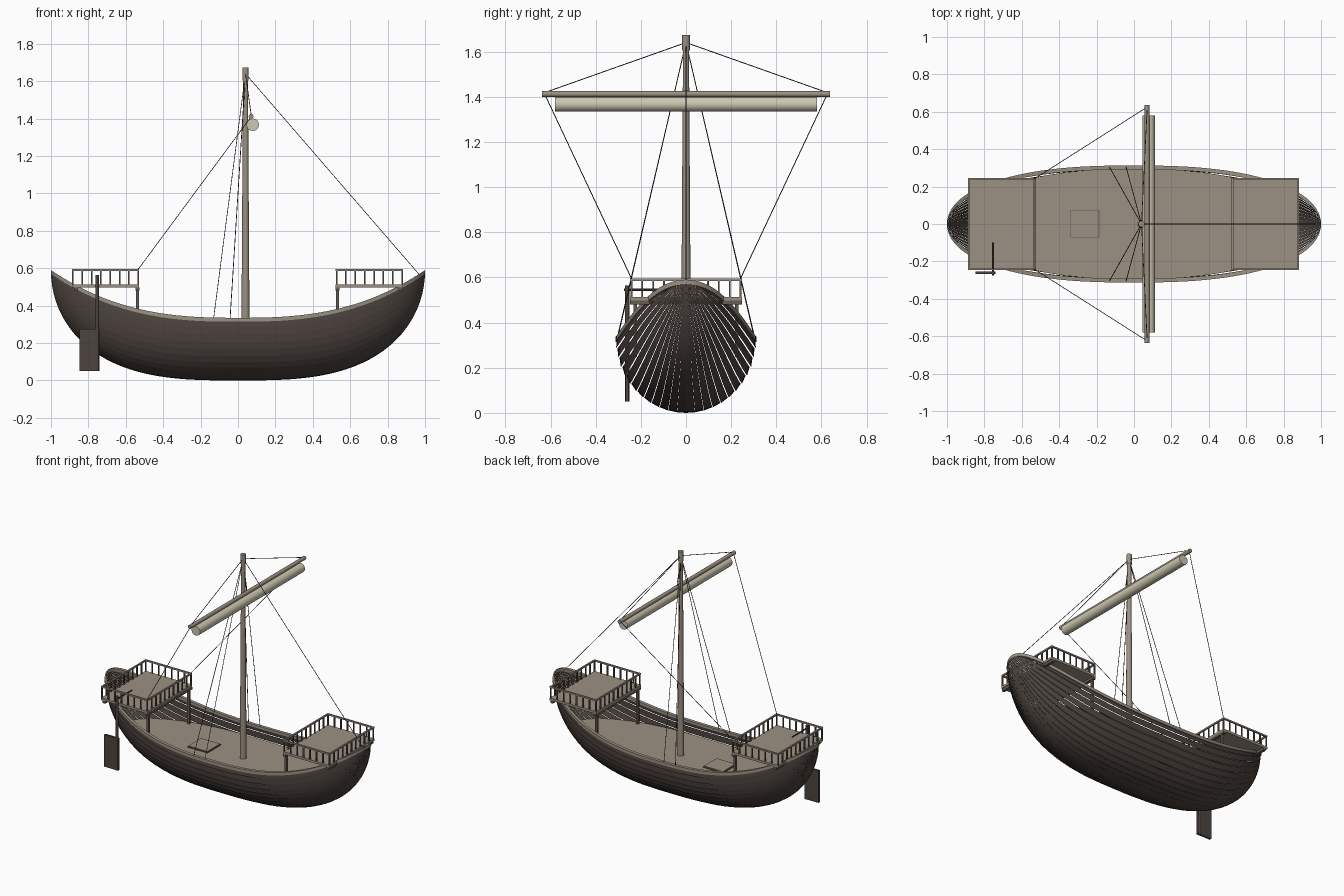
import bpy, bmesh, math
from mathutils import Vector

cube = bpy.data.objects.get("Cube")
if cube:
    bpy.data.objects.remove(cube, do_unlink=True)


def material(name, rgb):
    m = bpy.data.materials.new(name)
    m.use_nodes = True
    m.diffuse_color = (*rgb, 1)
    m.node_tree.nodes["Principled BSDF"].inputs["Base Color"].default_value = (*rgb, 1)
    return m


HULL = material("dark_hull_wood", (0.073, 0.056, 0.048))
WOOD = material("weathered_wood", (0.335, 0.285, 0.228))
TRIM = material("railing_wood", (0.13, 0.112, 0.088))
SAIL = material("canvas", (0.62, 0.57, 0.44))
ROPE = material("dark_rope", (0.045, 0.039, 0.032))


def finish(bm, name, mat, smooth=False):
    me = bpy.data.meshes.new(name)
    bm.to_mesh(me)
    bm.free()
    me.materials.append(mat)
    ob = bpy.data.objects.new(name, me)
    bpy.context.collection.objects.link(ob)
    if smooth:
        bpy.ops.object.select_all(action='DESELECT')
        ob.select_set(True)
        bpy.context.view_layer.objects.active = ob
        bpy.ops.object.shade_smooth_by_angle(angle=math.radians(40))
    return ob


def add_box(bm, lo, hi):
    lo, hi = Vector(lo), Vector(hi)
    for v in bmesh.ops.create_cube(bm, size=1)["verts"]:
        v.co = (lo + hi) / 2 + Vector(a * b for a, b in zip(v.co, hi - lo))


def box(name, lo, hi, mat):
    bm = bmesh.new()
    add_box(bm, lo, hi)
    return finish(bm, name, mat)


def rod(name, a, b, r1, mat, r2=None, sides=16):
    a, b = Vector(a), Vector(b)
    bm = bmesh.new()
    bmesh.ops.create_cone(bm, cap_ends=True, segments=sides, radius1=r1,
                          radius2=r1 if r2 is None else r2, depth=(b - a).length)
    turn = Vector((0, 0, 1)).rotation_difference(b - a)
    for v in bm.verts:
        v.co = turn @ v.co + (a + b) / 2
    return finish(bm, name, mat, True)


# Hull lines: sheer, keel and half breadth along the length
def sheer(x):
    return 0.33 + 0.255 * abs(x) ** 2.65


def keel(x):
    return 0.585 * (1 - math.sqrt(max(0, 1 - abs(x) ** 3)))


def breadth(x):
    return 0.305 * math.sqrt(max(0, 1 - abs(x) ** 2.5))


STATIONS = [math.sin(math.pi * (i / 56 - 0.5)) for i in range(57)]
STRAKES = 12


def hull_point(x, t, side, flare):
    return (x, side * breadth(x) * (1 + flare) * math.sin(t),
            sheer(x) - (sheer(x) - keel(x)) * math.cos(t))


# Overlapping planks, each with its lower edge flared outward
bm = bmesh.new()
for side in (-1, 1):
    for k in range(STRAKES):
        t0, t1 = (math.pi / 2 * j / STRAKES for j in (k, k + 1))
        rows = [(bm.verts.new(hull_point(x, t0, side, 0.025)),
                 bm.verts.new(hull_point(x, t1, side, 0))) for x in STATIONS]
        for (a, b), (c, d) in zip(rows, rows[1:]):
            bm.faces.new((a, c, d, b) if side < 0 else (a, b, d, c))
finish(bm, "hull_planks", HULL, True)

# Gunwale swept along the sheer
bm = bmesh.new()
for side in (-1, 1):
    rings = []
    for x in STATIONS:
        y, z = breadth(x), sheer(x)
        inner, outer = max(y - 0.014, 0), y + 0.008 * min(1, y / 0.1)
        rings.append([bm.verts.new((x, side * p, z + h)) for p, h in
                      ((inner, -0.016), (outer, -0.016), (outer, 0.005), (inner, 0.005))])
    for a, b in zip(rings, rings[1:]):
        for j in range(4):
            n = (j + 1) % 4
            bm.faces.new((a[j], b[j], b[n], a[n]))
bmesh.ops.recalc_face_normals(bm, faces=bm.faces)
finish(bm, "gunwale", WOOD, True)

# Flat deck trimmed to the hull
DECK = 0.247
bm = bmesh.new()
rows = []
for i in range(41):
    x = 0.868 * math.sin(math.pi * (i / 40 - 0.5))
    c = 1 - (DECK - keel(x)) / (sheer(x) - keel(x))
    y = 0.99 * breadth(x) * math.sqrt(max(0, 1 - c * c))
    rows.append([bm.verts.new((x, s * y, DECK)) for s in (-1, 1)])
for a, b in zip(rows, rows[1:]):
    bm.faces.new((a[0], b[0], b[1], a[1]))
finish(bm, "deck", WOOD)

# Cargo hatch: coaming and lid
box("hatch_coaming", (-0.34, -0.073, DECK), (-0.185, 0.075, DECK + 0.007), TRIM)
box("hatch_lid", (-0.336, -0.069, DECK), (-0.189, 0.071, DECK + 0.01), WOOD)


# Raised platforms with railings at both ends
def platform(label, x0, x1, inner_x, outer_x):
    w, floor, top = 0.247, 0.513, 0.595
    box(label + "_platform_floor", (x0, -w, 0.497), (x1, w, floor), WOOD)
    bm = bmesh.new()
    for x in (inner_x, outer_x):
        add_box(bm, (x - 0.01, -w, 0.48), (x + 0.01, w, 0.497))
    for y in (-0.225, 0.225):
        add_box(bm, (inner_x - 0.008, y - 0.008, DECK), (inner_x + 0.008, y + 0.008, 0.48))
    finish(bm, label + "_platform_supports", TRIM)
    rails, posts = bmesh.new(), bmesh.new()
    h = 0.005
    for y in (-w + h, w - h):
        add_box(rails, (x0, y - h, top - 0.01), (x1, y + h, top))
        for i in range(8):
            x = x0 + h + (x1 - x0 - 2 * h) * i / 7
            add_box(posts, (x - 0.004, y - 0.004, floor), (x + 0.004, y + 0.004, top - 0.01))
    for x in (x0 + h, x1 - h):
        add_box(rails, (x - h, -w + 2 * h, top - 0.01), (x + h, w - 2 * h, top))
        for i in range(1, 10):
            y = (w - h) * (i / 5 - 1)
            add_box(posts, (x - 0.004, y - 0.004, floor), (x + 0.004, y + 0.004, top - 0.01))
    finish(rails, label + "_handrail", WOOD)
    finish(posts, label + "_balusters", TRIM)


platform("stern", -0.888, -0.528, -0.537, -0.865)
platform("bow", 0.522, 0.883, 0.532, 0.868)

# Steering oar on the right quarter
box("rudder_blade", (-0.848, -0.268, 0.05), (-0.74, -0.254, 0.275), HULL)
rod("rudder_stock", (-0.753, -0.261, 0.05), (-0.753, -0.261, 0.565), 0.01, HULL)
rod("tiller", (-0.753, -0.275, 0.545), (-0.753, -0.1, 0.545), 0.005, HULL, sides=8)

# Mast, yard and furled sail
rod("mast", (0.04, 0, DECK), (0.04, 0, 1.66), 0.022, WOOD, 0.013)
rod("mast_cap", (0.04, 0, 1.605), (0.04, 0, 1.673), 0.017, WOOD)
rod("yard", (0.07, -0.637, 1.412), (0.07, 0.637, 1.412), 0.013, WOOD)
rod("furled_sail", (0.079, -0.58, 1.367), (0.079, 0.58, 1.367), 0.033, SAIL, sides=24)

# Rigging
HEAD = (0.04, 0, 1.64)


def rope(name, a, b):
    rod(name, a, b, 0.002, ROPE, sides=6)


rope("forestay", HEAD, (0.97, 0, 0.565))
rope("halyard", HEAD, (0.07, 0, 1.42))
for label, s in (("right", -1), ("left", 1)):
    rope(label + "_yard_lift", HEAD, (0.07, s * 0.61, 1.424))
    rope(label + "_brace", (0.07, s * 0.625, 1.41), (-0.535, s * 0.24, 0.592))
    rope(label + "_aft_shroud", HEAD, (-0.13, s * 0.302, 0.335))
    rope(label + "_fore_shroud", HEAD, (-0.042, s * 0.304, 0.335))
